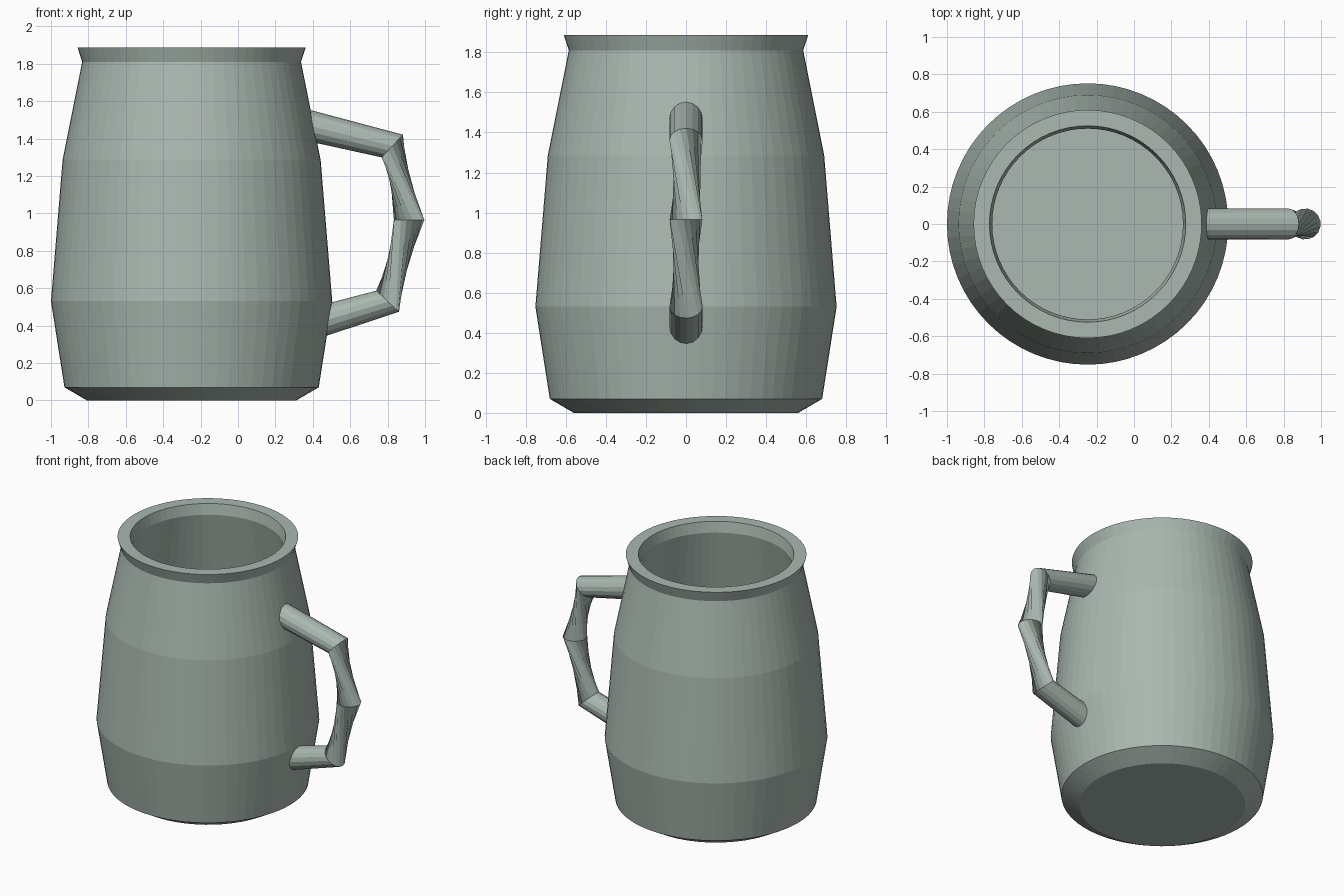
import bpy, bmesh, math
from mathutils import Vector

if "Cube" in bpy.data.objects:
    bpy.data.objects.remove(bpy.data.objects["Cube"])

clay = bpy.data.materials.new("grey_green_clay")
clay.diffuse_color = (0.40, 0.48, 0.435, 1)
clay.use_nodes = True
clay.node_tree.nodes["Principled BSDF"].inputs["Base Color"].default_value = clay.diffuse_color


def make_object(name, bm):
    bmesh.ops.recalc_face_normals(bm, faces=bm.faces)
    mesh = bpy.data.meshes.new(name)
    bm.to_mesh(mesh)
    bm.free()
    mesh.materials.append(clay)
    obj = bpy.data.objects.new(name, mesh)
    bpy.context.collection.objects.link(obj)
    return obj


def skin(bm, rings):
    """Join consecutive rings with quads and cap both ends."""
    n = len(rings[0])
    for a, b in zip(rings, rings[1:]):
        for i in range(n):
            j = (i + 1) % n
            bm.faces.new((a[i], a[j], b[j], b[i]))
    bm.faces.new(rings[0])
    bm.faces.new(rings[-1])


# Mug body: outer wall, rim, then inner wall down to the floor (radius, z)
profile = [(0.56, 0), (0.68, 0.07), (0.752, 0.53), (0.69, 1.285),
           (0.585, 1.81), (0.61, 1.887), (0.525, 1.887), (0.51, 1.81),
           (0.61, 1.275), (0.67, 0.53), (0.61, 0.12)]
SIDES = 64
bm = bmesh.new()
rings = []
for r, z in profile:
    rings.append([bm.verts.new((-0.248 + r * math.cos(math.tau * i / SIDES),
                                r * math.sin(math.tau * i / SIDES), z))
                  for i in range(SIDES)])
skin(bm, rings)
make_object("mug_body", bm)

# Twisted handle: x, z, direction of the section's outward axis (deg), twist
T = 80
path = [(0.355, 1.475, 77, 0), (0.825, 1.36, 47, 0), (0.915, 0.965, 0, T),
        (0.80, 0.53, -43, 2 * T), (0.45, 0.425, -74, 2 * T)]
R, N = 0.083, 16
bm = bmesh.new()
rings = []
for x, z, tilt, twist in path:
    out = Vector((math.cos(math.radians(tilt)), 0, math.sin(math.radians(tilt))))
    ring = []
    for i in range(N):
        a = math.tau * i / N + math.radians(twist)
        ring.append(bm.verts.new(Vector((x, 0, z)) + out * R * math.cos(a)
                                 + Vector((0, R * math.sin(a), 0))))
    rings.append(ring)
skin(bm, rings)
make_object("handle", bm)
